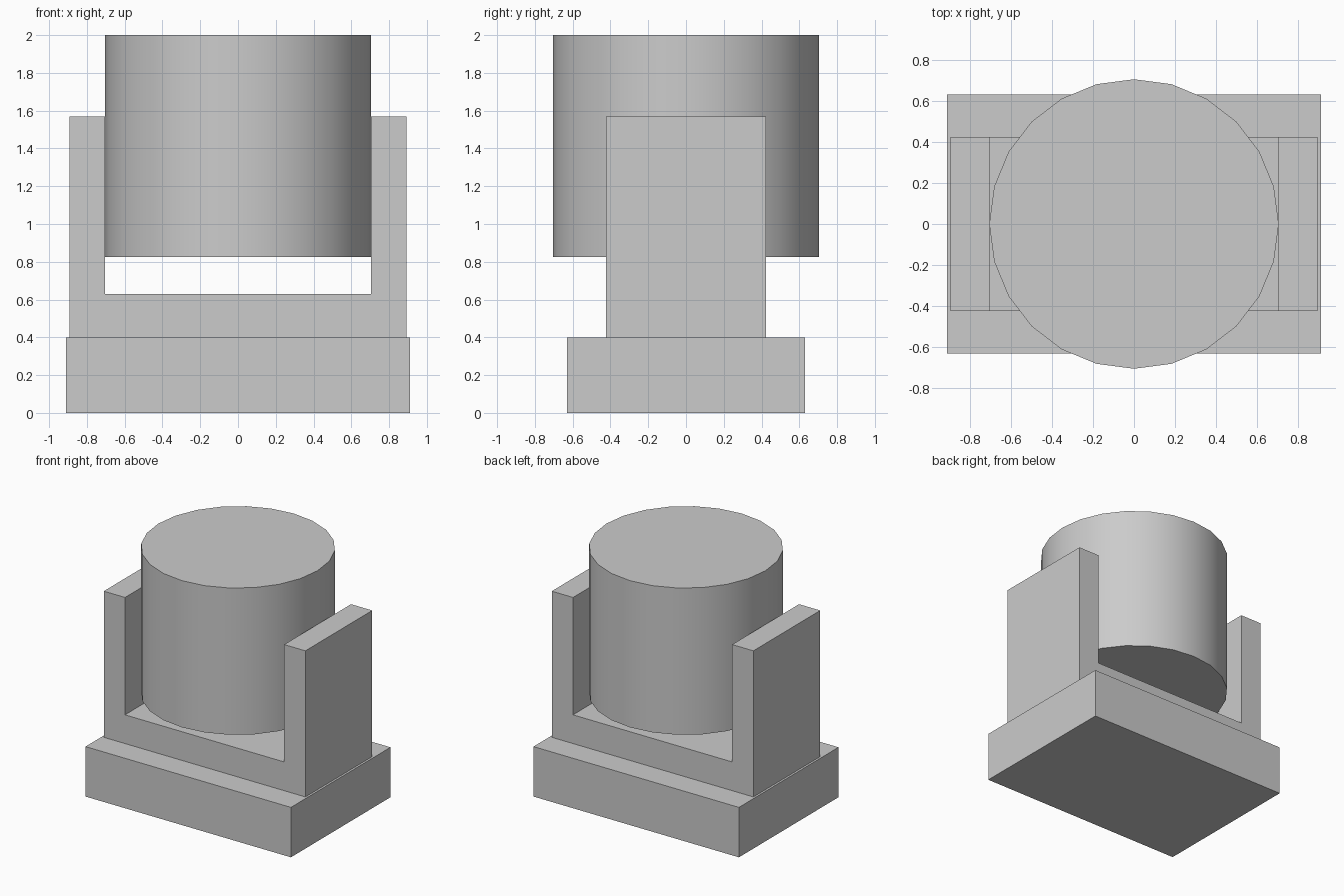
import bpy, bmesh

if "Cube" in bpy.data.objects:
    bpy.data.objects.remove(bpy.data.objects["Cube"])

# One flat grey for every part
grey = bpy.data.materials.new("light_grey")
grey.diffuse_color = (0.6, 0.6, 0.6, 1.0)
grey.use_nodes = True
grey.node_tree.nodes["Principled BSDF"].inputs["Base Color"].default_value = grey.diffuse_color


def prism(name, outline, y0, y1):
    """Extrude an x-z outline from y0 to y1."""
    bm = bmesh.new()
    face = bm.faces.new([bm.verts.new((x, y0, z)) for x, z in outline])
    out = bmesh.ops.extrude_face_region(bm, geom=[face])
    verts = [g for g in out["geom"] if isinstance(g, bmesh.types.BMVert)]
    bmesh.ops.translate(bm, verts=verts, vec=(0, y1 - y0, 0))
    bmesh.ops.recalc_face_normals(bm, faces=bm.faces)
    mesh = bpy.data.meshes.new(name)
    bm.to_mesh(mesh)
    bm.free()
    mesh.materials.append(grey)
    obj = bpy.data.objects.new(name, mesh)
    bpy.context.collection.objects.link(obj)
    return obj


# Base slab
prism("base", [(-0.91, 0), (0.91, 0), (0.91, 0.4), (-0.91, 0.4)], -0.63, 0.63)

# U-shaped yoke: right half of the profile, mirrored to the left
half = [(0.893, 0.4), (0.893, 1.57), (0.705, 1.57), (0.705, 0.63)]
prism("yoke", half + [(-x, z) for x, z in reversed(half)], -0.423, 0.423)

# Drum held between the yoke arms
bpy.ops.mesh.primitive_cylinder_add(vertices=24, radius=0.705, depth=1.175,
                                    location=(0, 0, 1.4125))
drum = bpy.context.object
drum.name = "drum"
drum.data.materials.append(grey)
bpy.ops.object.shade_smooth_by_angle()
